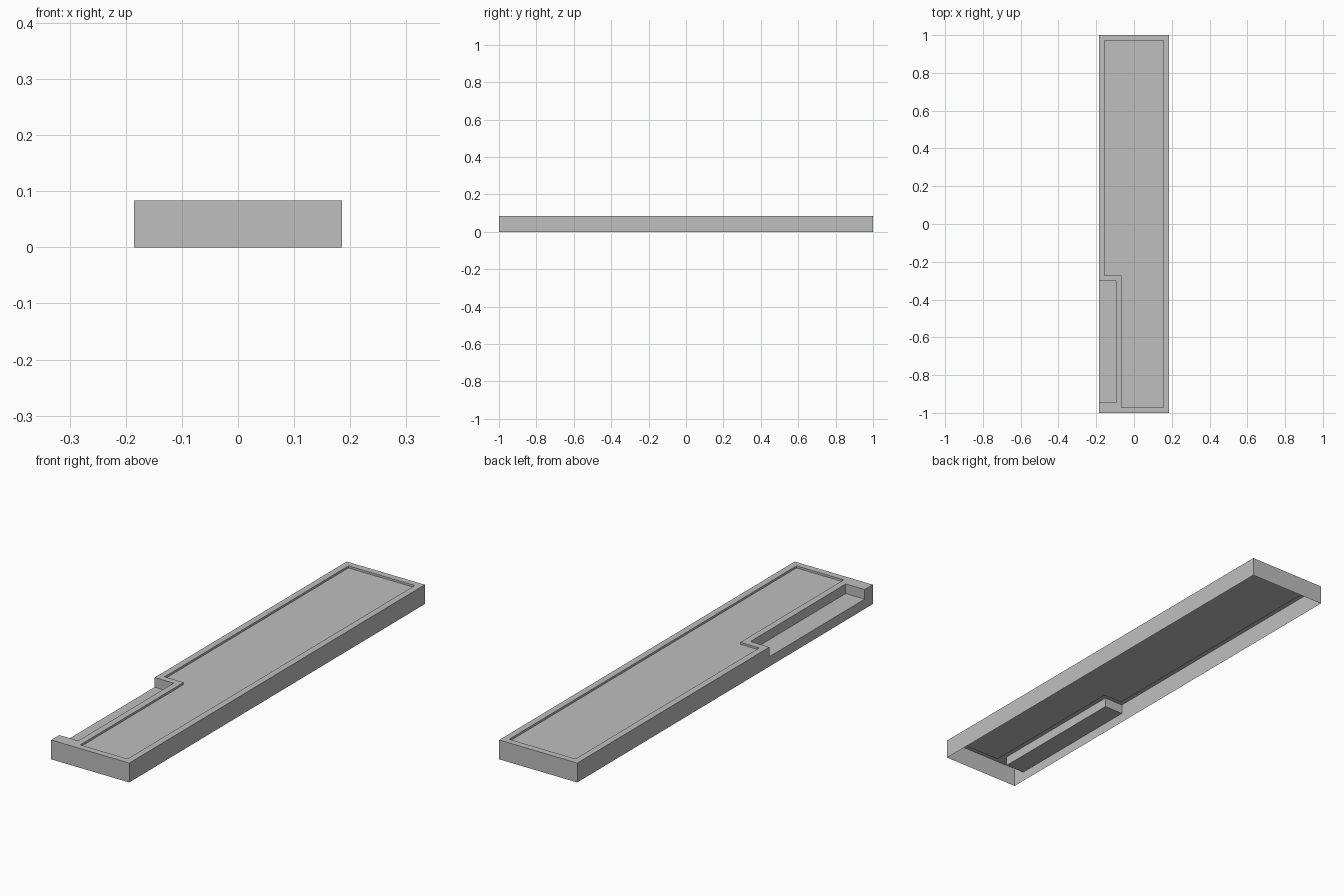
import bpy
import bmesh

cube = bpy.data.objects.get("Cube")
if cube:
    bpy.data.objects.remove(cube, do_unlink=True)

grey = bpy.data.materials.new("light grey")
grey.use_nodes = True
colour = (0.52, 0.52, 0.52, 1)
grey.diffuse_color = colour
grey.node_tree.nodes["Principled BSDF"].inputs["Base Color"].default_value = colour

# Main sizes
W, L, H = 0.185, 1.0, 0.083       # half width, half length, height
NX, N0, N1 = -0.095, -0.945, -0.3  # side notch
FLOOR = 0.042                      # notch floor height
RIM, STEP = 0.028, 0.009           # rim width and panel recess


def sheet(name, polygons):
    """Thin open surface made of flat polygons, welded at shared corners."""
    bm = bmesh.new()
    for poly in polygons:
        bm.faces.new([bm.verts.new(p) for p in poly])
    bmesh.ops.remove_doubles(bm, verts=bm.verts[:], dist=1e-5)
    mesh = bpy.data.meshes.new(name)
    bm.to_mesh(mesh)
    bm.free()
    mesh.materials.append(grey)
    obj = bpy.data.objects.new(name, mesh)
    bpy.context.collection.objects.link(obj)
    return obj


def at(points, z):
    return [(x, y, z) for x, y in points]


def skirt(points, top, bottom):
    """Vertical faces hanging from an open path, outward on its right side."""
    return [at([a, b], bottom) + at([b, a], top)
            for a, b in zip(points, points[1:])]


outer = [(-W, -L), (W, -L), (W, L), (-W, L),
         (-W, N1), (NX, N1), (NX, N0), (-W, N0)]
inner = [(NX + RIM, -L + RIM), (W - RIM, -L + RIM), (W - RIM, L - RIM),
         (-W + RIM, L - RIM), (-W + RIM, N1 + RIM), (NX + RIM, N1 + RIM)]

# Flat rim around the panel, wider in front of the notch
rim = [at([outer[i], outer[i + 1], inner[i + 1], inner[i]], H) for i in range(1, 5)]
rim.append(at([outer[5], outer[6], inner[0], inner[5]], H))
rim.append(at([outer[6], outer[7], outer[0], outer[1], inner[1], inner[0]], H))
sheet("top_rim", rim)

# Slightly sunken panel with its step
loop = inner[::-1] + [inner[-1]]
sheet("recessed_panel", [at(inner, H - STEP)] + skirt(loop, H, H - STEP))

# Outer walls, open underneath; the notched side is a single stepped face
notched = [(L, 0), (-L, 0), (-L, H), (N0, H), (N0, FLOOR), (N1, FLOOR), (N1, H), (L, H)]
walls = skirt(outer[:4], H, 0)
walls.append([(-W, y, z) for y, z in notched])
sheet("outer_walls", walls)

# Notch floor and its three walls
sheet("side_notch", [at([outer[7], outer[6], outer[5], outer[4]], FLOOR)]
      + skirt(outer[4:], H, FLOOR))
